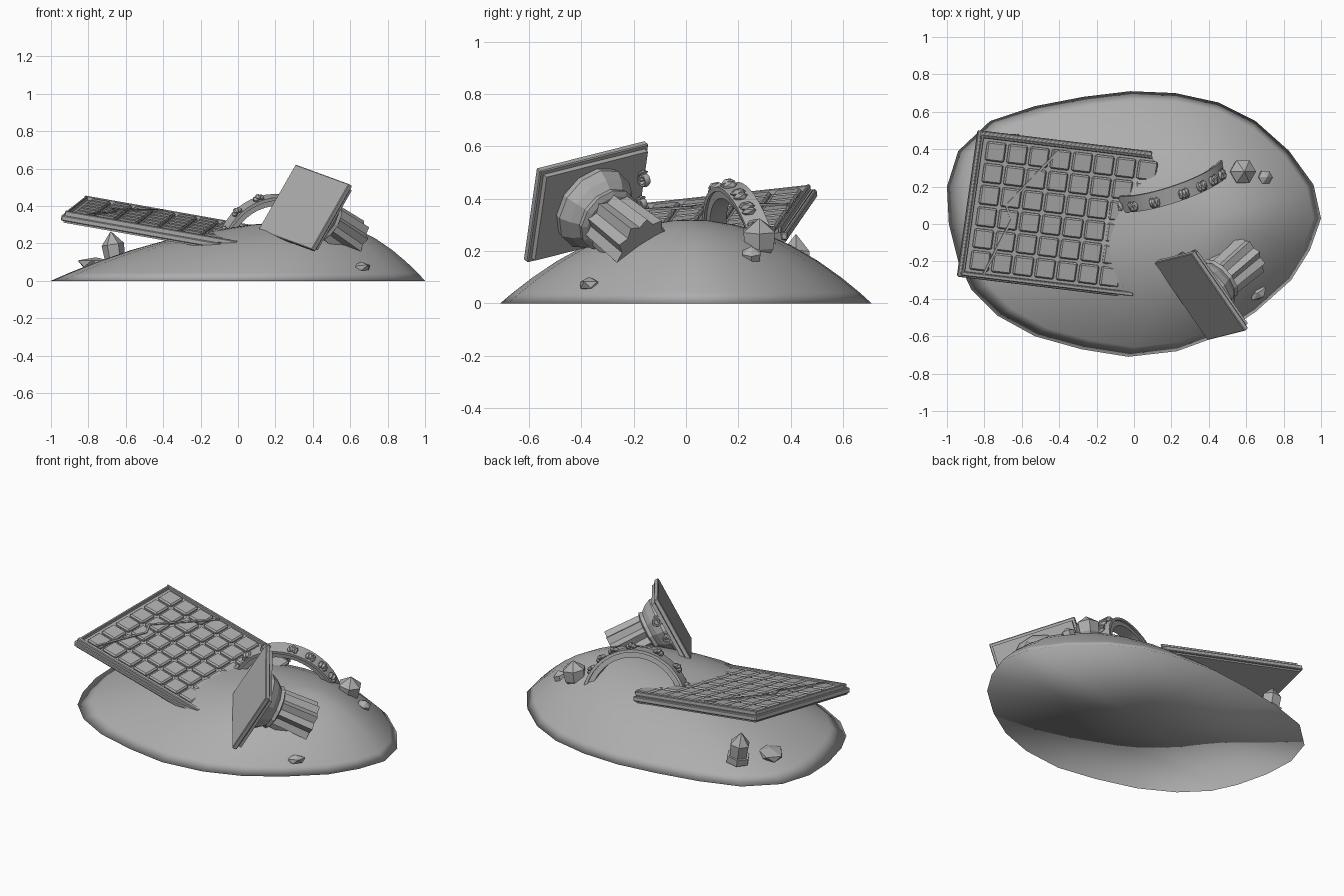
import bpy, bmesh, math, random
from mathutils import Matrix, Vector

random.seed(4)
cube = bpy.data.objects.get("Cube")
if cube:
    bpy.data.objects.remove(cube)

stone = bpy.data.materials.new("grey_stone")
stone.use_nodes = True
stone.diffuse_color = (0.42, 0.42, 0.42, 1)
stone.node_tree.nodes["Principled BSDF"].inputs["Base Color"].default_value = (0.42, 0.42, 0.42, 1)


def finish(name, bm, matrix=None, smooth=None):
    """Turn a bmesh into a named object, optionally smooth up to an angle."""
    bmesh.ops.recalc_face_normals(bm, faces=bm.faces)
    mesh = bpy.data.meshes.new(name)
    bm.to_mesh(mesh)
    bm.free()
    mesh.materials.append(stone)
    ob = bpy.data.objects.new(name, mesh)
    bpy.context.collection.objects.link(ob)
    if matrix:
        ob.matrix_world = matrix
    if smooth:
        bpy.ops.object.select_all(action='DESELECT')
        ob.select_set(True)
        bpy.context.view_layer.objects.active = ob
        bpy.ops.object.shade_smooth_by_angle(angle=math.radians(smooth))
    return ob


def frame(origin, x, y):
    """Matrix whose axes follow x, y and their cross product."""
    x = Vector(x).normalized()
    z = x.cross(Vector(y)).normalized()
    m = Matrix((x, z.cross(x), z)).transposed().to_4x4()
    m.translation = origin
    return m


def add_box(bm, lo, hi, bevel=0.0):
    lo, hi = Vector(lo), Vector(hi)
    m = Matrix.Translation((lo + hi) / 2) @ Matrix.Diagonal((*(hi - lo), 1))
    verts = bmesh.ops.create_cube(bm, size=1, matrix=m)["verts"]
    if bevel:
        edges = {e for v in verts for e in v.link_edges}
        bmesh.ops.bevel(bm, geom=list(edges), offset=bevel, segments=1, affect='EDGES')


def add_loft(bm, rings):
    """Skin closed rings of points and cap both ends."""
    rows = [[bm.verts.new(p) for p in ring] for ring in rings]
    for a, b in zip(rows, rows[1:]):
        for i in range(len(a)):
            j = (i + 1) % len(a)
            bm.faces.new((a[i], a[j], b[j], b[i]))
    bm.faces.new(rows[0])
    bm.faces.new(rows[-1])


def circle(r, z, n, flute=1.0):
    return [(r * (flute if i % 2 else 1) * math.cos(math.tau * i / n),
             r * (flute if i % 2 else 1) * math.sin(math.tau * i / n), z) for i in range(n)]


# Mound: an egg-shaped outline raised to an off-centre crest
outline = [(1, .03), (.96, .21), (.83, .39), (.65, .55), (.45, .65), (.22, .7), (-.02, .71),
           (-.27, .68), (-.53, .63), (-.77, .55), (-.94, .39), (-1, .2), (-.99, 0), (-.94, -.2),
           (-.87, -.35), (-.73, -.49), (-.53, -.6), (-.28, -.67), (-.03, -.71), (.23, -.68),
           (.45, -.6), (.65, -.47), (.84, -.3), (.94, -.14)]
crest = Vector((.42, .02))
bm = bmesh.new()
rings = []
for t in (0, .07, .17, .3, .45, .6, .75, .9):
    pts = [Vector(p).lerp(crest, t) for p in outline]
    rings.append([bm.verts.new((p.x, p.y, .32 * (1 - (1 - t) ** 2))) for p in pts])
for a, b in zip(rings, rings[1:]):
    for i in range(len(a)):
        j = (i + 1) % len(a)
        bm.faces.new((a[i], a[j], b[j], b[i]))
for ring, z in ((rings[0], 0), (rings[-1], .32)):
    hub = bm.verts.new((crest.x if z else 0, crest.y, z))
    for i in range(len(ring)):
        bm.faces.new((ring[i], ring[(i + 1) % len(ring)], hub))
finish("mound", bm, smooth=179)

# Tiled ceiling panel, sunk into the mound at its inner end
panel = frame((-.925, -.275, .37), (.82, -.1, -.145), (.1, .76, .085))
W, L = .77, .94
bm = bmesh.new()
shape = [(0, 0), (L - .1, 0), (1, .25), (1.1, .6), (L - .02, W), (0, W)]
add_loft(bm, [[(x, y, z) for x, y in shape] for z in (-.06, -.018)])
finish("panel_slab", bm, panel)

bm = bmesh.new()
for s in (0, 1):
    y = s * W
    add_box(bm, (-.012, y - .012, -.05), (L, y + .012, -.022), .004)
    add_box(bm, (0, abs(y - .004) - .004, -.022), (L, abs(y - .022), .004), .004)
add_box(bm, (-.014, -.01, -.05), (.012, W + .01, -.02), .004)
add_box(bm, (.004, .01, -.022), (.018, W - .01, .002), .003)
finish("panel_border", bm, panel)

bm = bmesh.new()
pitch = (W - .06) / 6
for i in range(8):
    for j in range(6):
        x, y = .035 + i * pitch, .03 + j * pitch
        add_box(bm, (x + .007, y + .007, -.025), (x + pitch - .007, y + pitch - .007, 0), .008)
finish("panel_tiles", bm, panel)

bm = bmesh.new()
crack = [Vector(p) for p in ((.12, .02), (.23, .33), (.19, .4), (.43, .73))]
for a, b in zip(crack, crack[1:]):
    side = (b - a).orthogonal().normalized() * .006
    add_loft(bm, [[(*p, z) for p in (a - side, b - side, b + side, a + side)] for z in (-.003, .006)])
finish("panel_crack", bm, panel)

# Leaning half-ring with a moulded rim
arch = frame((.19, .22, .15), (.95, .31, 0), (.06, -.2, .95))
section = [(.265, -.035), (.265, .035), (.295, .035), (.295, .045),
           (.312, .045), (.312, -.045), (.295, -.045), (.295, -.035)]
bm = bmesh.new()
steps = 20
add_loft(bm, [[(r * math.cos(a), r * math.sin(a), z) for r, z in section]
              for a in (math.radians(5 + 170 * k / steps) for k in range(steps + 1))])
finish("arch_band", bm, arch, smooth=35)

# Small leaf knobs along the ring
bm = bmesh.new()
for deg in (28, 44, 60, 80, 110, 135, 158):
    a = math.radians(deg)
    at = Matrix.Rotation(a, 4, 'Z') @ Matrix.Translation((.318, 0, .012))
    for k in (-1, 0, 1):
        m = at @ Matrix.Translation((.008 - abs(k) * .008, k * .016, 0))
        bmesh.ops.create_icosphere(bm, subdivisions=1, radius=.02,
                                   matrix=m @ Matrix.Diagonal((.9, .8, 1.5, 1)))
finish("arch_knobs", bm, arch)

# Fallen capital: square slab, flared cushion, fluted shaft
capital = frame((.35, -.39, .395), (.2, .05, .35), (-.3, .41, .08))
bm = bmesh.new()
add_box(bm, (-.203, -.257, -.028), (.203, .257, 0), .004)
add_box(bm, (-.185, -.24, -.05), (.185, .24, -.028))
finish("capital_slab", bm, capital)

bm = bmesh.new()
add_loft(bm, [circle(r, z, 12) for r, z in
              ((.165, -.045), (.17, -.075), (.15, -.115), (.125, -.145), (.13, -.165), (.11, -.175))])
finish("capital_cushion", bm, capital)

bm = bmesh.new()
add_loft(bm, [circle(r, z, 20, .8) for r, z in ((.115, -.16), (.12, -.28), (.125, -.39))])
finish("column_shaft", bm, capital)

# Scrolls on the back edge of the capital
for n, (x, y, z, r) in enumerate(((.08, .22, -.075, .03), (-.03, .23, -.07, .022))):
    bm = bmesh.new()
    core = Matrix.Translation((x, y, z)) @ Matrix.Rotation(math.pi / 2, 4, 'X')
    count = 18
    add_loft(bm, [[core @ Vector(((q + .008 * math.cos(b)) * math.cos(a),
                                  (q + .008 * math.cos(b)) * math.sin(a), .014 * math.sin(b)))
                   for b in (math.tau * i / 6 for i in range(6))]
                  for a, q in ((math.tau * 1.4 * k / count, r * (1 - .6 * k / count))
                               for k in range(count + 1))])
    finish("capital_scroll_%d" % n, bm, capital, smooth=60)


# Faceted crystals and loose stones
def crystal(name, at, r, h, tilt, sides=6):
    bm = bmesh.new()
    add_loft(bm, [circle(r * f, h * z, sides) for f, z in
                  ((.6, -.5), (.9, -.3), (1, .15), (.03, .5))])
    finish(name, bm, Matrix.Translation(at) @ Matrix.Rotation(tilt, 4, 'Y'))


crystal("large_crystal", (.58, .28, .255), .07, .14, .15)
crystal("small_crystal", (.7, .25, .185), .04, .07, .4)
crystal("tall_crystal", (-.665, .42, .165), .06, .2, -.15)

bm = bmesh.new()
add_loft(bm, [circle(.07, -.02, 6), circle(.07, .02, 6)])
finish("tall_crystal_collar", bm, Matrix.Translation((-.655, .42, .1)) @ Matrix.Rotation(-.15, 4, 'Y'))

for name, at, size, turn in (("flat_stone", (-.76, .25, .09), (.12, .08, .04), -.7),
                             ("front_stone", (.66, -.37, .07), (.06, .04, .03), .6)):
    bm = bmesh.new()
    bmesh.ops.create_icosphere(bm, subdivisions=1, radius=1)
    for v in bm.verts:
        v.co *= random.uniform(.8, 1.1)
    finish(name, bm, Matrix.Translation(at) @ Matrix.Rotation(turn, 4, 'Z') @ Matrix.Diagonal((*size, 1)))
